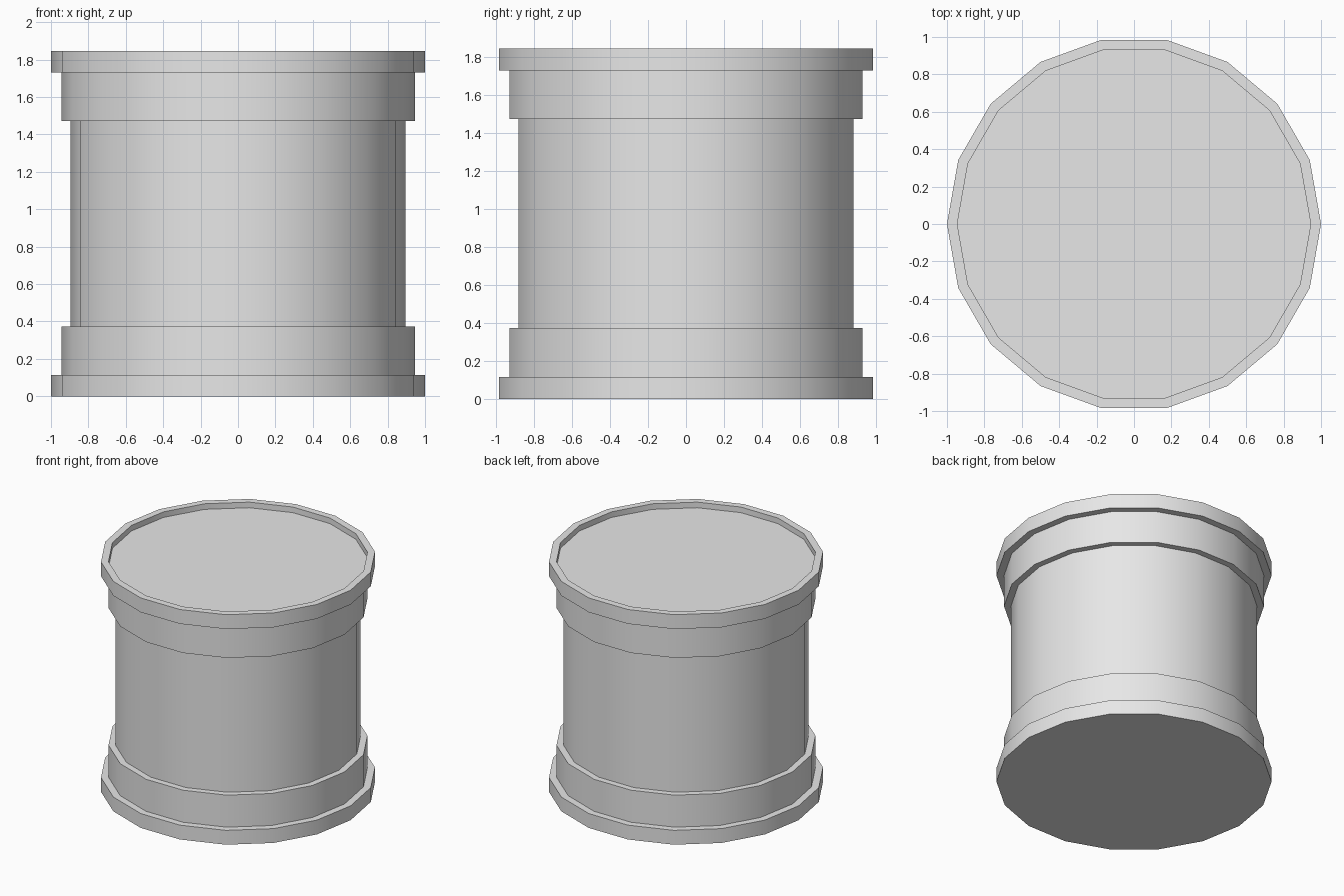
import bpy
import bmesh
from math import cos, sin, tau, radians

cube = bpy.data.objects.get("Cube")
if cube:
    bpy.data.objects.remove(cube, do_unlink=True)

SIDES = 18

# Single plain grey
grey = bpy.data.materials.new("light grey")
grey.use_nodes = True
colour = (0.8, 0.8, 0.8, 1)
grey.diffuse_color = colour
grey.node_tree.nodes["Principled BSDF"].inputs["Base Color"].default_value = colour


def lathe(name, profile):
    """Turn a (radius, height) profile around z and close both ends."""
    bm = bmesh.new()
    rings = []
    for radius, z in profile:
        rings.append([bm.verts.new((radius * cos(tau * i / SIDES),
                                    radius * sin(tau * i / SIDES), z))
                      for i in range(SIDES)])
    for low, high in zip(rings, rings[1:]):
        for i in range(SIDES):
            j = (i + 1) % SIDES
            bm.faces.new((low[i], low[j], high[j], high[i]))
    bm.faces.new(rings[0][::-1])
    bm.faces.new(rings[-1])
    mesh = bpy.data.meshes.new(name)
    bm.to_mesh(mesh)
    bm.free()
    mesh.materials.append(grey)
    obj = bpy.data.objects.new(name, mesh)
    bpy.context.collection.objects.link(obj)
    bpy.ops.object.select_all(action='DESELECT')
    obj.select_set(True)
    bpy.context.view_layer.objects.active = obj
    bpy.ops.object.shade_smooth_by_angle(angle=radians(30))
    return obj


HEIGHT = 1.845
FLANGE, BAND, BODY = 1.0, 0.945, 0.895   # radii
FLANGE_TOP, BAND_TOP = 0.115, 0.372      # heights of the lower steps
RECESS = 0.045

# Lower half: wide flange, band, then the barrel
steps = [(FLANGE, 0), (FLANGE, FLANGE_TOP), (BAND, FLANGE_TOP),
         (BAND, BAND_TOP), (BODY, BAND_TOP)]
# Upper half mirrors the lower one, ending in a shallow recessed lid
upper = [(r, HEIGHT - z) for r, z in reversed(steps)]
lid = [(BAND, HEIGHT), (BAND, HEIGHT - RECESS)]

lathe("drum", steps + upper + lid)
